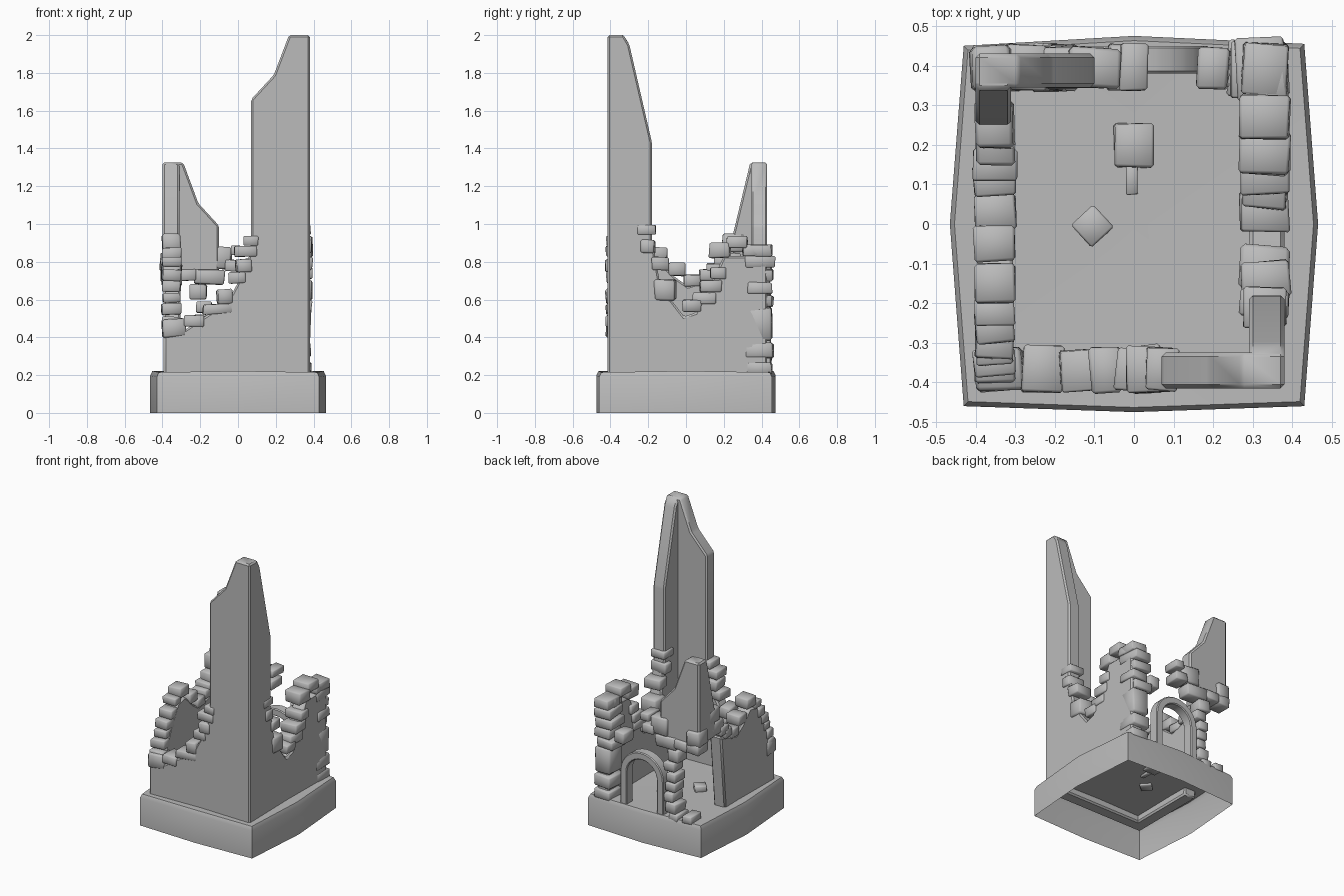
import bpy, bmesh, math, random
from mathutils import Matrix, Vector

random.seed(4)
cube = bpy.data.objects.get("Cube")
if cube:
    bpy.data.objects.remove(cube, do_unlink=True)

stone = bpy.data.materials.new("grey_stone")
GREY = (0.5, 0.5, 0.5, 1)
stone.use_nodes = True
stone.diffuse_color = GREY
stone.node_tree.nodes["Principled BSDF"].inputs["Base Color"].default_value = GREY


def finish(name, bm, angle):
    bmesh.ops.recalc_face_normals(bm, faces=bm.faces)
    mesh = bpy.data.meshes.new(name)
    bm.to_mesh(mesh)
    bm.free()
    mesh.materials.append(stone)
    ob = bpy.data.objects.new(name, mesh)
    bpy.context.collection.objects.link(ob)
    bpy.ops.object.select_all(action='DESELECT')
    ob.select_set(True)
    bpy.context.view_layer.objects.active = ob
    bpy.ops.object.shade_smooth_by_angle(angle=math.radians(angle))
    return ob


def wall(name, axis, lo, hi, outline, soft=0.01):
    """Extrude an upright outline: across x for axis 'y', across y for axis 'x'."""
    bm = bmesh.new()
    place = (lambda u, d, z: (u, d, z)) if axis == 'y' else (lambda u, d, z: (d, u, z))
    face = bm.faces.new([bm.verts.new(place(u, lo, z)) for u, z in outline])
    ext = bmesh.ops.extrude_face_region(bm, geom=[face])
    move = Vector(place(0, hi - lo, 0))
    bmesh.ops.translate(bm, vec=move, verts=[v for v in ext['geom'] if isinstance(v, bmesh.types.BMVert)])
    if soft:
        bmesh.ops.bevel(bm, geom=bm.edges[:], offset=soft, segments=1, affect='EDGES', clamp_overlap=True)
    return finish(name, bm, 35)


def block(name, centre, size, turn=None):
    """One worn stone: a slightly skewed, softened cube."""
    bm = bmesh.new()
    bmesh.ops.create_cube(bm, size=1)
    for v in bm.verts:
        v.co = [c * s * random.uniform(0.93, 1.07) for c, s in zip(v.co, size)]
    bmesh.ops.bevel(bm, geom=bm.edges[:], offset=min(size) * 0.1, segments=1, affect='EDGES')
    turn = random.uniform(-0.08, 0.08) if turn is None else turn
    tilt = Matrix.Rotation(random.uniform(-0.06, 0.06), 4, 'Y')
    bm.transform(Matrix.Translation(centre) @ Matrix.Rotation(turn, 4, 'Z') @ tilt)
    return finish(name, bm, 60)


def course(name, axis, depth, thick, stones):
    """Stones along a broken wall edge, each (along, height, width, tall)."""
    for i, (u, z, w, h) in enumerate(stones):
        t = thick * random.uniform(0.92, 1.1)
        if axis == 'y':
            block(f"{name}_{i}", (u, depth, z), (w, t, h))
        else:
            block(f"{name}_{i}", (depth, u, z), (t, w, h))


# Plinth: bowed square, hollow underneath
bm = bmesh.new()
plan = [(-.43, -.46), (0, -.475), (.43, -.46), (.465, 0),
        (.43, .455), (0, .475), (-.43, .45), (-.465, 0)]
rings = []
for scale, drop in ((1, None), (1, .025), (.975, 0)):
    rings.append([bm.verts.new((x * scale, y * scale,
                  0 if drop is None else (.215 if x * y else .222) - drop)) for x, y in plan])
for a, b in zip(rings, rings[1:]):
    for i in range(len(plan)):
        j = (i + 1) % len(plan)
        bm.faces.new((a[i], a[j], b[j], b[i]))
hub = bm.verts.new((0, 0, .21))
top = rings[-1]
for i in range(len(plan)):
    bm.faces.new((top[i], top[(i + 1) % len(plan)], hub))
finish("plinth", bm, 40)

# Front and left-hand walls share the tall corner spire
wall("front_wall", 'y', -.415, -.325,
     [(-.39, .17), (.38, .17), (.38, 2), (.27, 2), (.19, 1.79), (.07, 1.66), (.07, .86),
      (.04, .78), (0, .69), (-.06, .58), (-.16, .52), (-.28, .44), (-.39, .42)])
wall("left_wall", 'x', .29, .38,
     [(-.413, .17), (-.413, 2), (-.33, 2), (-.3, 1.95), (-.18, 1.43), (-.18, .92),
      (-.14, .7), (-.08, .6), (-.01, .51), (.05, .53), (.12, .66), (.2, .83),
      (.43, .83), (.43, .17)])
wall("right_wall", 'x', -.395, -.305,
     [(-.41, .17), (.13, .17), (.18, .72), (.01, .67), (-.06, .72), (-.14, .8),
      (-.22, .78), (-.3, .64), (-.36, .48), (-.41, .43)])

# Hanging broken corner at the rear
wall("rear_corner_back", 'y', .345, .43,
     [(-.4, .75), (-.1, .75), (-.1, .99), (-.21, 1.11), (-.29, 1.325), (-.4, 1.325)])
wall("rear_corner_side", 'x', -.4, -.31,
     [(.428, .75), (.428, 1.325), (.34, 1.325), (.25, .95), (.25, .75)])

# Rear doorway arch
mid, spring = .025, .44
arc = [math.pi * i / 14 for i in range(15)]
outer = [(mid + .165 * math.cos(a), spring + .165 * math.sin(a)) for a in arc]
inner = [(mid + .115 * math.cos(a), spring + .115 * math.sin(a)) for a in reversed(arc)]
wall("door_arch", 'y', .38, .45,
     [(mid + .165, .18)] + outer + [(mid - .165, .18), (mid - .115, .18)] + inner + [(mid + .115, .18)], 0.006)

# Stones on the broken edges
course("front_stone", 'y', -.367, .11,
       [(.07, .91, .08, .05), (.04, .855, .12, .055), (.03, .78, .08, .07), (0, .715, .09, .06),
        (-.07, .615, .08, .08), (-.11, .55, .15, .05), (-.23, .485, .1, .06), (-.34, .45, .12, .1)])
course("left_stone", 'x', .33, .115,
       [(-.21, .97, .1, .05), (-.2, .88, .07, .07), (-.14, .79, .09, .07), (-.11, .65, .11, .11),
        (.03, .57, .1, .06), (.1, .605, .12, .06), (.13, .67, .11, .06), (.17, .74, .08, .06),
        (.18, .86, .11, .08), (.27, .905, .11, .06), (.35, .86, .1, .06)])
course("right_stone", 'x', -.352, .1,
       [(-.36, .47, .08, .08), (-.35, .55, .07, .06), (-.32, .61, .07, .05), (-.3, .67, .08, .06),
        (-.26, .73, .08, .06), (-.22, .8, .07, .05), (-.15, .84, .1, .07), (-.05, .76, .09, .07),
        (.03, .7, .09, .06), (.11, .73, .08, .06), (.15, .76, .08, .06), (.22, .8, .14, .09),
        (.25, .9, .12, .1)])

# Rear stones under the hanging corner and above the arch
course("rear_stone", 'y', .395, .11,
       [(-.1, .82, .13, .12), (-.02, .78, .09, .06), (.0, .86, .07, .05), (-.15, .72, .16, .08),
        (-.27, .73, .1, .06), (-.36, .73, .1, .07), (-.36, .8, .1, .1),
        (-.21, .64, .09, .08), (-.18, .56, .08, .06), (-.2, .49, .07, .06), (-.19, .42, .08, .06),
        (-.18, .35, .07, .06), (-.2, .28, .08, .07), (-.22, .22, .07, .05), (.2, .66, .08, .08),
        (-.32, .23, .07, .05)])

# Stacked pier at the rear left corner
course("rear_pier", 'y', .39, .14,
       [(.325, .235, .12, .06), (.32, .33, .13, .08), (.32, .47, .12, .17), (.3, .59, .13, .06),
        (.33, .66, .12, .06), (.31, .73, .13, .06), (.32, .8, .12, .06), (.33, .86, .11, .06)])

# Loose rubble on the floor
block("floor_rubble_large", (0, .2, .235), (.1, .11, .07), 0)
block("floor_rubble_small", (-.005, .115, .22), (.03, .08, .04), 0)
block("floor_rubble_turned", (-.105, -.005, .225), (.075, .075, .05), .75)
